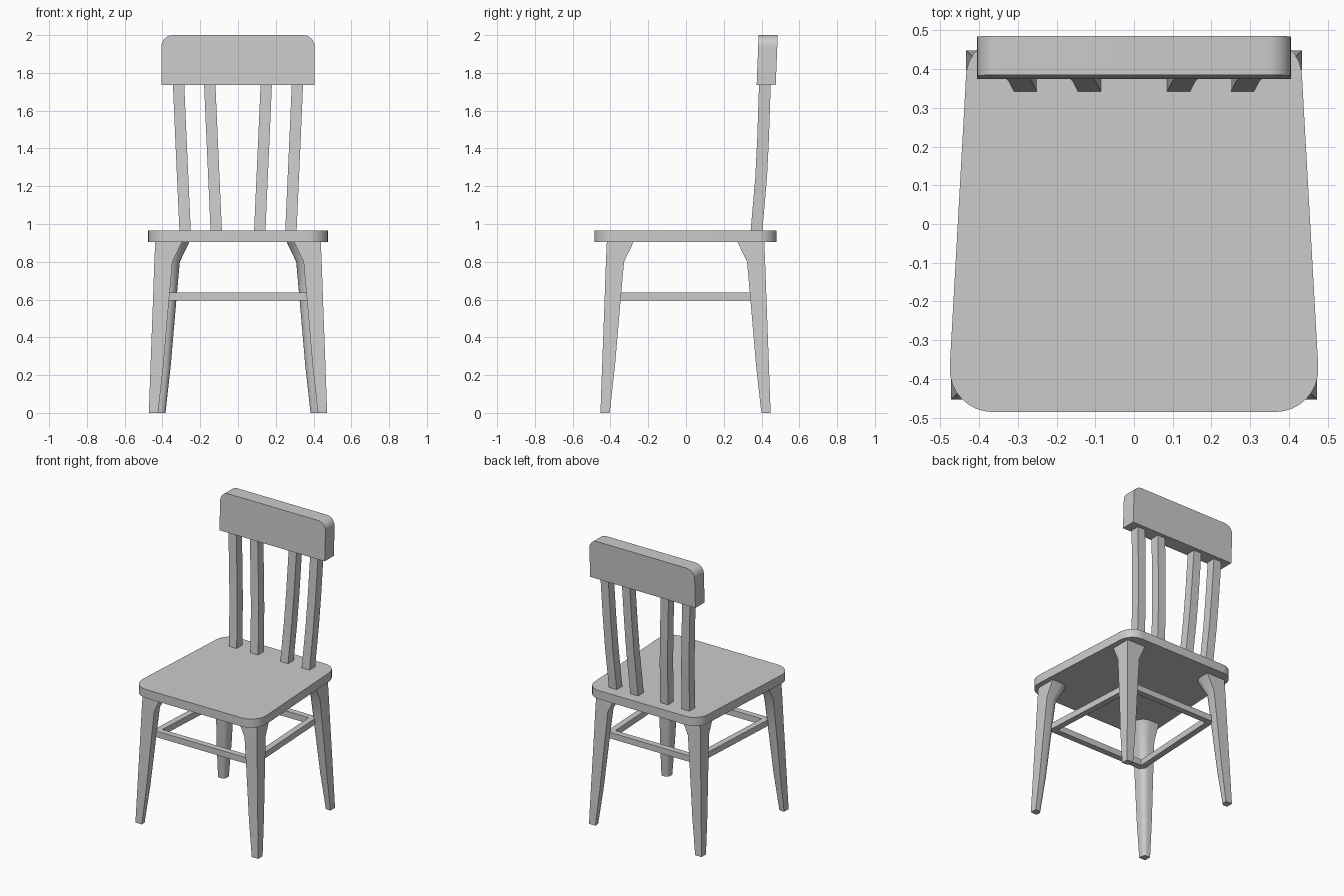
import bpy, bmesh, math
from mathutils import Vector

cube = bpy.data.objects.get("Cube")
if cube:
    bpy.data.objects.remove(cube)

grey = bpy.data.materials.new("plain_grey")
grey.use_nodes = True
grey.diffuse_color = (0.6, 0.6, 0.6, 1)
grey.node_tree.nodes["Principled BSDF"].inputs["Base Color"].default_value = (0.6, 0.6, 0.6, 1)


def loft(name, rings):
    """Skin a stack of equal-length rings and cap both ends."""
    bm = bmesh.new()
    loops = [[bm.verts.new(p) for p in ring] for ring in rings]
    n = len(loops[0])
    for a, b in zip(loops, loops[1:]):
        for i in range(n):
            j = (i + 1) % n
            bm.faces.new((a[i], a[j], b[j], b[i]))
    bm.faces.new(loops[0][::-1])
    bm.faces.new(loops[-1])
    bmesh.ops.recalc_face_normals(bm, faces=bm.faces[:])
    mesh = bpy.data.meshes.new(name)
    bm.to_mesh(mesh)
    bm.free()
    mesh.materials.append(grey)
    obj = bpy.data.objects.new(name, mesh)
    bpy.context.collection.objects.link(obj)
    bpy.ops.object.select_all(action='DESELECT')
    obj.select_set(True)
    bpy.context.view_layer.objects.active = obj
    bpy.ops.object.shade_smooth_by_angle(angle=math.radians(30))
    return obj


def rounded(corners, steps=8):
    """Round the corners (x, y, radius) of a convex outline."""
    out = []
    for i, (x, y, r) in enumerate(corners):
        p = Vector((x, y))
        if r == 0:
            out.append(p)
            continue
        a = (Vector(corners[i - 1][:2]) - p).normalized()
        b = (Vector(corners[(i + 1) % len(corners)][:2]) - p).normalized()
        half = a.angle(b) / 2
        centre = p + (a + b).normalized() * r / math.sin(half)
        start = p + a * r / math.tan(half) - centre
        end = p + b * r / math.tan(half) - centre
        sweep = start.angle(end)
        for k in range(steps + 1):
            t = k / steps
            out.append(centre + (start * math.sin((1 - t) * sweep)
                                 + end * math.sin(t * sweep)) / math.sin(sweep))
    return out


# Seat: tapered board with rounded corners
outline = rounded([(-0.482, -0.485, 0.11), (0.482, -0.485, 0.11),
                   (0.428, 0.48, 0.1), (-0.428, 0.48, 0.1)])
loft("seat", [[(p.x, p.y, z) for p in outline] for z in (0.905, 0.965)])

# Legs: square outside, rounded inner corner, flared at the top
# Each level: height, outer edge, inner edge (measured along y)
levels = [(0, 0.453, 0.404), (0.25, 0.444, 0.376), (0.6, 0.431, 0.346),
          (0.8, 0.424, 0.328), (0.91, 0.419, 0.275)]
for end, sy, shift_x, shift_y in (("front", -1, 0.019, 0), ("back", 1, -0.02, -0.005)):
    for side, sx in (("left", 1), ("right", -1)):
        rings = []
        for z, outer, inner in levels:
            section = rounded([(outer, outer, 0), (inner, outer, 0),
                               (inner, inner, (outer - inner) * 0.5), (outer, inner, 0)], 5)
            rings.append([(sx * (p.x + shift_x), sy * (p.y + shift_y), z) for p in section])
        loft(f"{end}_{side}_leg", rings)


def bar(name, start, end, width):
    """Level square rail between two floor-plan points."""
    a, b = Vector(start), Vector(end)
    d = (b - a).normalized()
    side = Vector((-d.y, d.x)) * width / 2
    rings = []
    for p in (a, b):
        l, r = p + side, p - side
        rings.append([(l.x, l.y, 0.596), (r.x, r.y, 0.596), (r.x, r.y, 0.638), (l.x, l.y, 0.638)])
    loft(name, rings)


# Stretchers between the legs
bar("front_stretcher", (-0.372, -0.36), (0.372, -0.36), 0.042)
bar("back_stretcher", (-0.335, 0.355), (0.335, 0.355), 0.042)
for side, s in (("left", 1), ("right", -1)):
    bar(f"{side}_stretcher", (s * 0.367, -0.37), (s * 0.328, 0.365), 0.042)

# Back slats: gently bent, leaning outward
bend = [(0.96, 0.342, 0), (1.25, 0.367, 0.37), (1.45, 0.377, 0.63), (1.75, 0.387, 1)]
for side, s in (("left", 1), ("right", -1)):
    for kind, x0 in (("inner", 0.085), ("outer", 0.25)):
        rings = []
        for z, y, t in bend:
            x = x0 + 0.035 * t
            rings.append([(s * x, y, z), (s * (x + 0.06), y, z),
                          (s * (x + 0.06), y + 0.062, z), (s * x, y + 0.062, z)])
        loft(f"{kind}_{side}_slat", rings)

# Top rail: leaning board with rounded upper corners
face = rounded([(-0.405, 1.735, 0), (0.405, 1.735, 0), (0.405, 2.0, 0.06), (-0.405, 2.0, 0.06)])
loft("top_rail", [[(p.x, y + (p.y - 1.735) * 0.04, p.y) for p in face] for y in (0.374, 0.475)])
